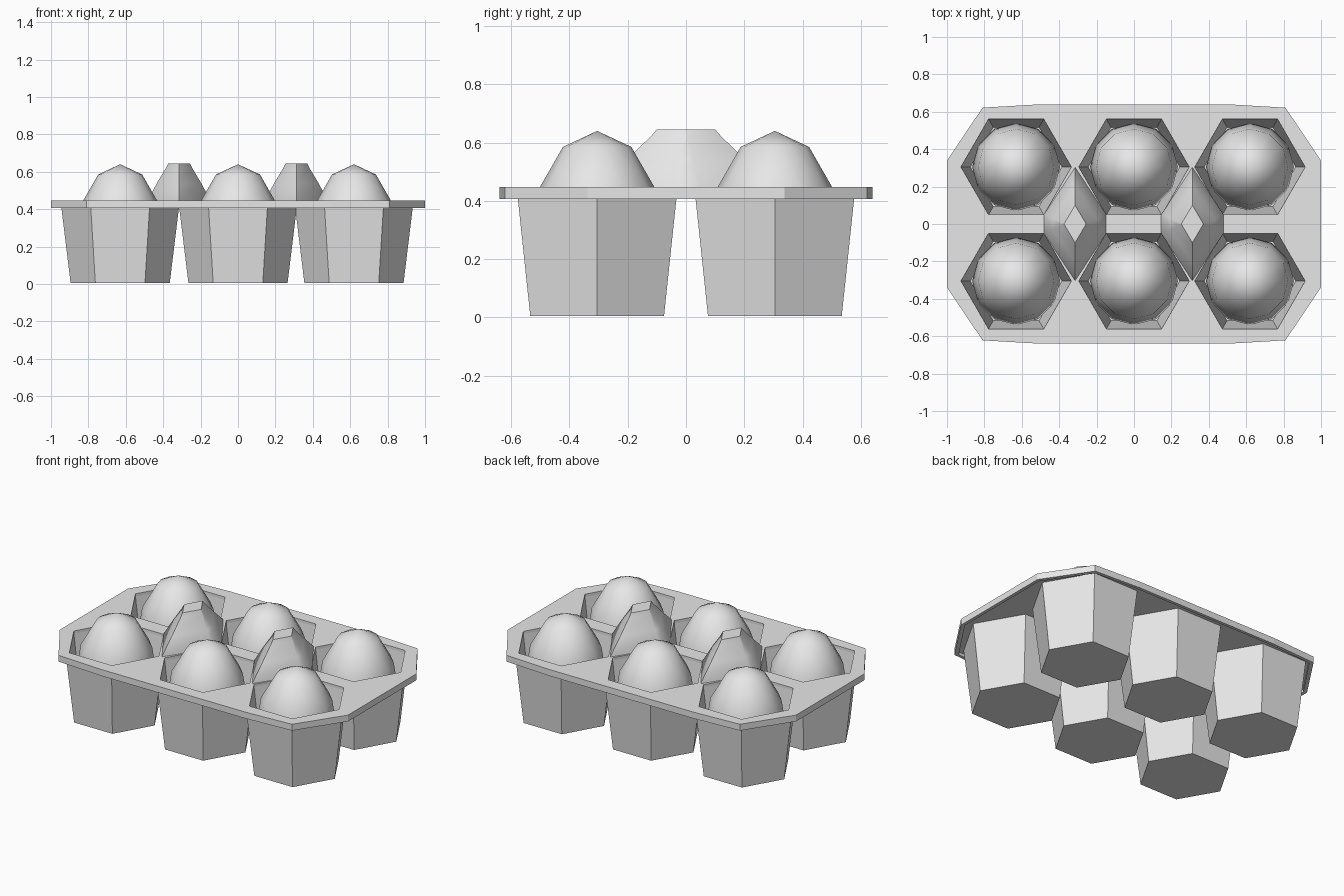
import bpy, bmesh
from math import sin, cos, pi, radians

cube = bpy.data.objects.get("Cube")
if cube:
    bpy.data.objects.remove(cube, do_unlink=True)

grey = bpy.data.materials.new("plain grey")
grey.use_nodes = True
grey.diffuse_color = (0.8, 0.8, 0.8, 1)
grey.node_tree.nodes["Principled BSDF"].inputs["Base Color"].default_value = (0.8, 0.8, 0.8, 1)

COLUMNS = (-0.63, 0, 0.62)
ROWS = (-0.305, 0.305)
TOP = 0.447


def finish(name, bm, smooth=None):
    bmesh.ops.recalc_face_normals(bm, faces=bm.faces[:])
    mesh = bpy.data.meshes.new(name)
    bm.to_mesh(mesh)
    bm.free()
    mesh.materials.append(grey)
    obj = bpy.data.objects.new(name, mesh)
    bpy.context.collection.objects.link(obj)
    if smooth:
        bpy.ops.object.select_all(action="DESELECT")
        obj.select_set(True)
        bpy.context.view_layer.objects.active = obj
        bpy.ops.object.shade_smooth_by_angle(angle=radians(smooth))
    return obj


def loft(bm, rings):
    """Skin a stack of equal point rings and cap both ends."""
    loops = [[bm.verts.new(p) for p in ring] for ring in rings]
    for low, high in zip(loops, loops[1:]):
        for i in range(len(low)):
            j = (i + 1) % len(low)
            bm.faces.new((low[i], low[j], high[j], high[i]))
    bm.faces.new(loops[0][::-1])
    bm.faces.new(loops[-1])


def circle(x, y, z, r, sides=6):
    return [(x + r * cos(2 * pi * i / sides), y + r * sin(2 * pi * i / sides), z)
            for i in range(sides)]


def outline(z, inset=0.0):
    """Tray outline, mirrored from one quarter."""
    quarter = [(1, 0.338), (0.81, 0.622), (0.5, 0.64)]
    half = quarter + [(-x, y) for x, y in quarter[::-1]]
    full = half + [(-x, -y) for x, y in half]
    return [(x * (1 - inset), y * (1 - inset * 1.5), z) for x, y in full]


def cut(target, cutter):
    cutter.hide_render = True
    mod = target.modifiers.new("cut", "BOOLEAN")
    mod.operation = "DIFFERENCE"
    mod.solver = "EXACT"
    mod.object = cutter
    bpy.context.view_layer.objects.active = target
    bpy.ops.object.modifier_apply(modifier=mod.name)
    bpy.data.objects.remove(cutter, do_unlink=True)


# Tray rim: plate with six openings and a recessed underside
bm = bmesh.new()
loft(bm, [outline(0.407), outline(TOP)])
rim = finish("tray_rim", bm)

bm = bmesh.new()
loft(bm, [outline(0.35, 0.02), outline(0.425, 0.02)])
cut(rim, finish("underside_cutter", bm))

bm = bmesh.new()
for x in COLUMNS:
    for y in ROWS:
        loft(bm, [circle(x, y, 0.38, 0.295), circle(x, y, 0.5, 0.295)])
cut(rim, finish("opening_cutter", bm))

# Hexagonal cups and the eggs in them
for c, x in enumerate(COLUMNS):
    for r, y in enumerate(ROWS):
        label = ("right", "middle", "left")[c] + ("_front", "_back")[r]

        bm = bmesh.new()
        walls = [circle(x, y, 0.025, 0.245), circle(x, y, 0.43, 0.295),
                 circle(x, y, 0.43, 0.317), circle(x, y, 0.004, 0.265)]
        loft(bm, walls)
        finish("cup_" + label, bm)

        # Egg: long pointed upper half, shallow lower half
        bm = bmesh.new()
        bmesh.ops.create_uvsphere(bm, u_segments=12, v_segments=6, radius=1)
        for v in bm.verts:
            height = 0.41 if v.co.z > 0 else 0.2
            v.co = (x + v.co.x * 0.235, y + v.co.y * 0.235, 0.23 + v.co.z * height)
        finish("egg_" + label, bm, smooth=60)


# Ridges rising between the cups
def ridge_ring(x, z, wide, flat, tip):
    return [(x + wide, -flat, z), (x + wide, flat, z), (x, tip, z),
            (x - wide, flat, z), (x - wide, -flat, z), (x, -tip, z)]


for side, x in (("right", -0.315), ("left", 0.312)):
    bm = bmesh.new()
    loft(bm, [ridge_ring(x, TOP - 0.015, 0.168, 0.05, 0.305),
              ridge_ring(x, TOP + 0.003, 0.166, 0.05, 0.303),
              ridge_ring(x, 0.54, 0.118, 0.028, 0.205),
              ridge_ring(x, 0.62, 0.07, 0.006, 0.122),
              ridge_ring(x, 0.645, 0.058, 0.002, 0.1)])
    finish("ridge_" + side, bm, smooth=40)
